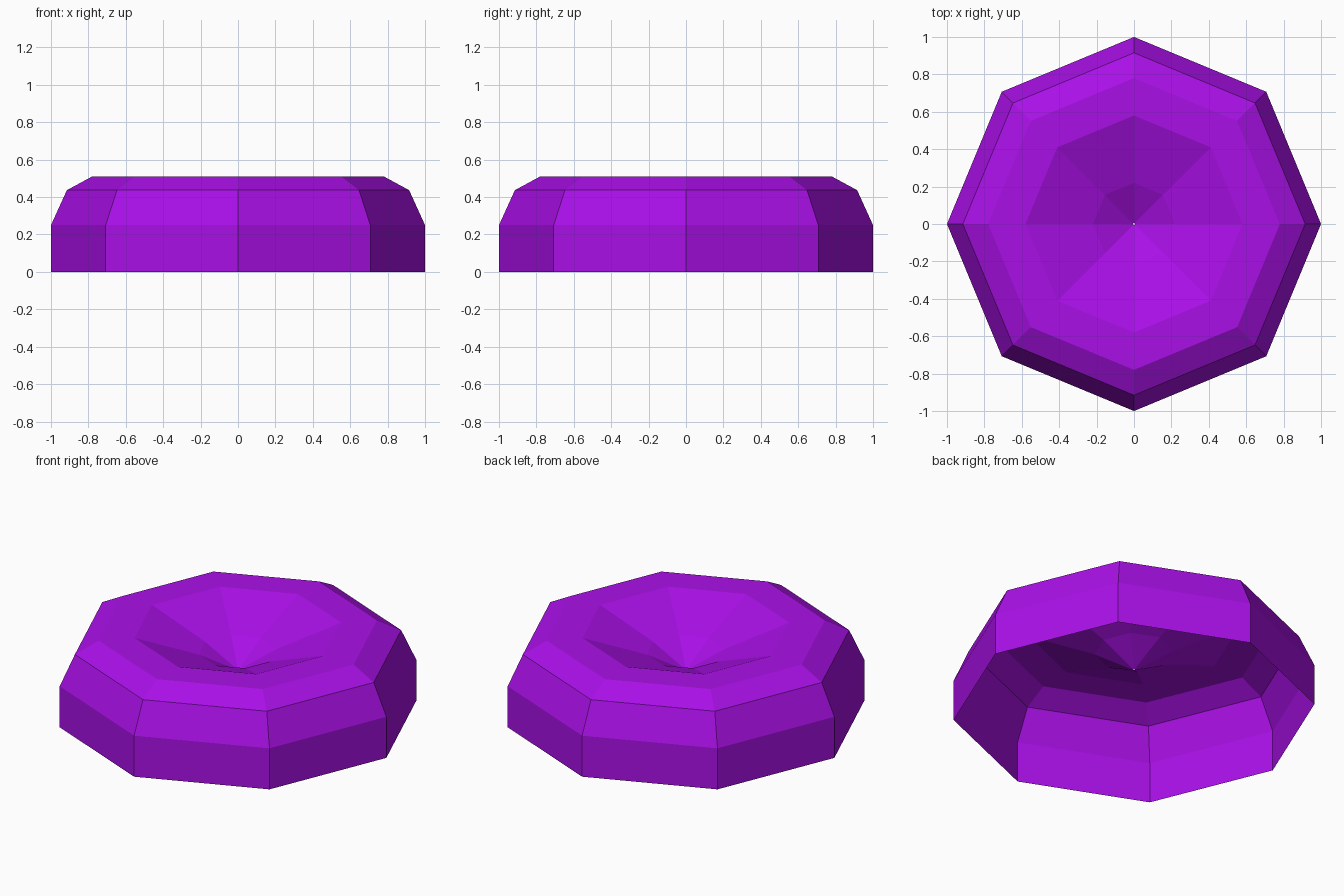
import bpy, bmesh, math
from mathutils import Matrix

if "Cube" in bpy.data.objects:
    bpy.data.objects.remove(bpy.data.objects["Cube"])

# Open eight-sided shell: profile (radius, height) from the outer foot to the dimple centre
SIDES = 8
PROFILE = [(1.0, 0.0), (1.0, 0.25), (0.915, 0.437), (0.78, 0.51),
           (0.58, 0.51), (0.22, 0.38), (0.005, 0.27)]

bm = bmesh.new()
rings = []
for r, z in PROFILE:
    rings.append([bm.verts.new((r * math.cos(math.tau * i / SIDES),
                                r * math.sin(math.tau * i / SIDES), z))
                  for i in range(SIDES)])

# Skin neighbouring rings, leaving the underside open
for low, high in zip(rings, rings[1:]):
    for i in range(SIDES):
        j = (i + 1) % SIDES
        bm.faces.new((low[i], low[j], high[j], high[i]))

mesh = bpy.data.meshes.new("dimpled_cap")
bm.to_mesh(mesh)
bm.free()
cap = bpy.data.objects.new("dimpled_cap", mesh)
bpy.context.collection.objects.link(cap)

# Purple finish
purple = bpy.data.materials.new("purple")
purple.diffuse_color = (0.4, 0.005, 0.8, 1.0)
purple.use_nodes = True
purple.node_tree.nodes["Principled BSDF"].inputs["Base Color"].default_value = purple.diffuse_color
mesh.materials.append(purple)
